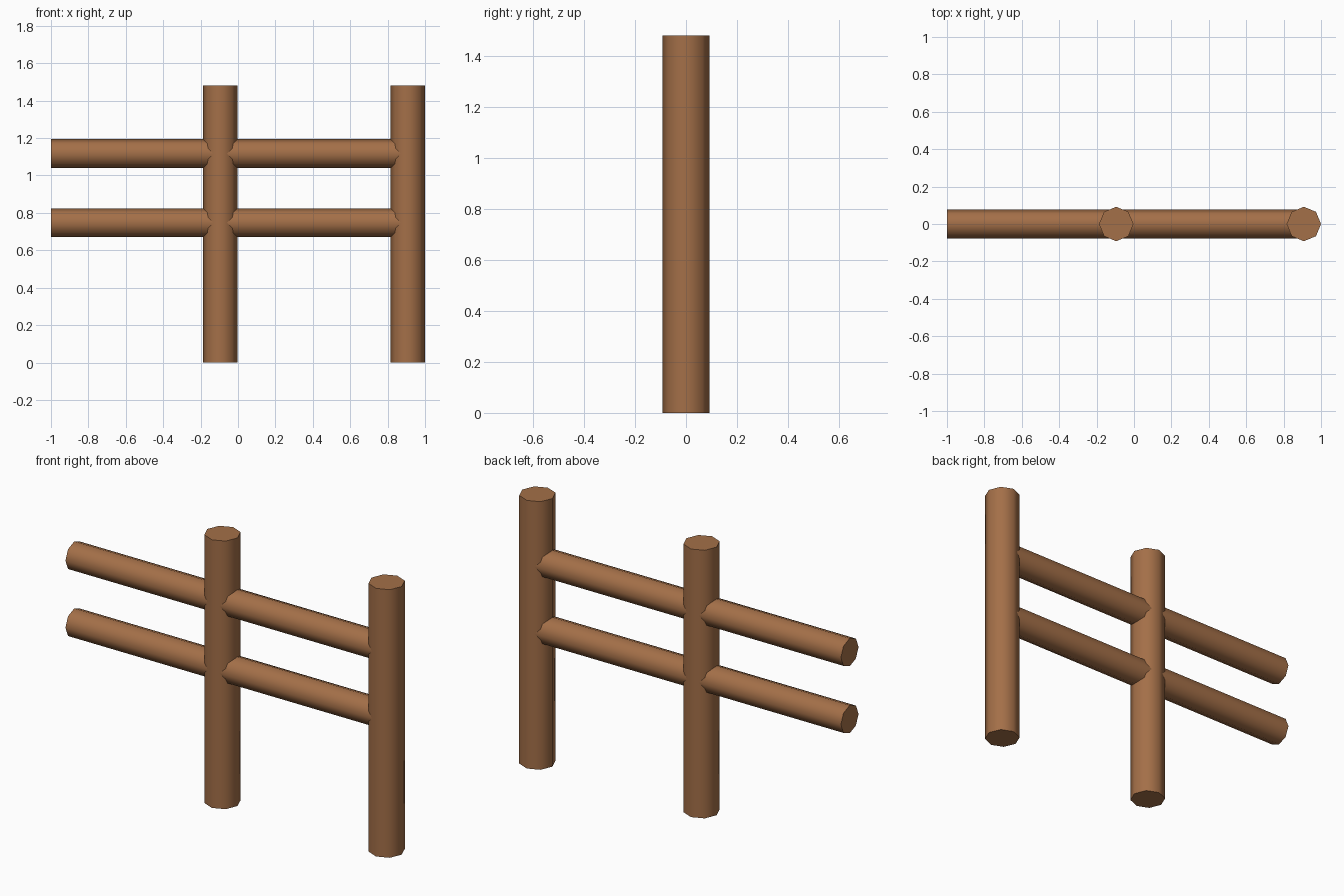
import bpy
import math

if "Cube" in bpy.data.objects:
    bpy.data.objects.remove(bpy.data.objects["Cube"])

wood = bpy.data.materials.new("brown_wood")
wood.diffuse_color = (0.37, 0.16, 0.065, 1.0)
wood.use_nodes = True
wood.node_tree.nodes["Principled BSDF"].inputs["Base Color"].default_value = wood.diffuse_color


def log(name, radius, length, location, rotation=(0, 0, 0)):
    """Eight-sided smooth log with crisp end caps."""
    bpy.ops.mesh.primitive_cylinder_add(vertices=8, radius=radius, depth=length,
                                        location=location, rotation=rotation)
    obj = bpy.context.object
    obj.name = name
    obj.data.materials.append(wood)
    bpy.ops.object.shade_smooth_by_angle(angle=math.radians(60))
    return obj


POST_R, POST_H = 0.092, 1.48
RAIL_R = 0.077
POSTS = {"middle_post": -0.095, "right_post": 1.0 - POST_R}
RAILS = {"lower_rail": 0.747, "upper_rail": 1.117}

# Upright posts
for name, x in POSTS.items():
    log(name, POST_R, POST_H, (x, 0, POST_H / 2))

# Horizontal rails, from the open left end into the right post
x0, x1 = -1.0, POSTS["right_post"]
for name, z in RAILS.items():
    log(name, RAIL_R, x1 - x0, ((x0 + x1) / 2, 0, z), (0, math.pi / 2, 0))
